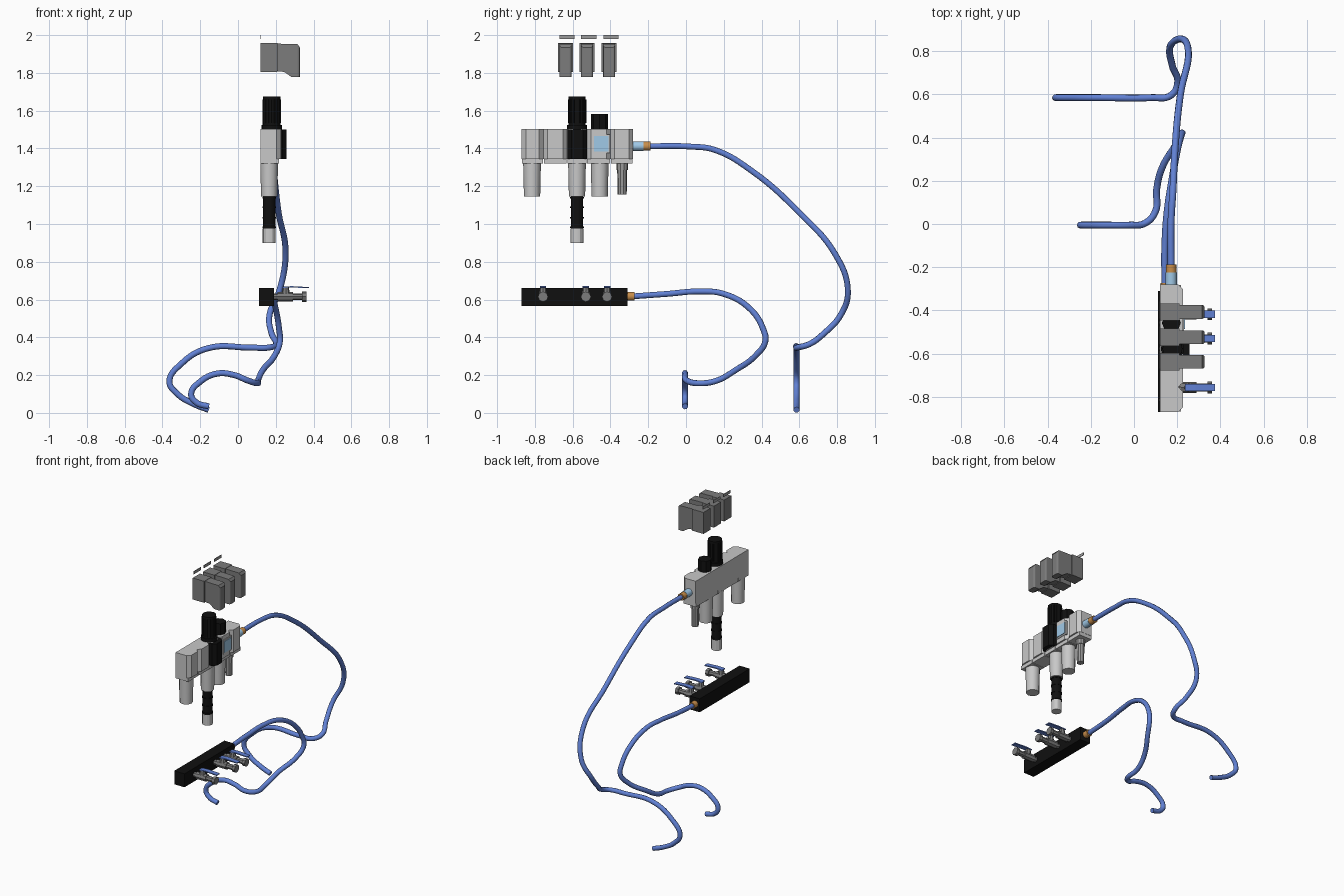
import bpy, bmesh, math
from mathutils import Vector, Matrix

cube = bpy.data.objects.get("Cube")
if cube:
    bpy.data.objects.remove(cube, do_unlink=True)


def material(name, rgb):
    m = bpy.data.materials.new(name)
    m.use_nodes = True
    m.diffuse_color = (*rgb, 1)
    m.node_tree.nodes["Principled BSDF"].inputs["Base Color"].default_value = (*rgb, 1)
    return m


light = material("light grey", (0.58, 0.58, 0.58))
mid = material("mid grey", (0.33, 0.33, 0.33))
grey = material("grey", (0.2, 0.2, 0.2))
black = material("black", (0.005, 0.005, 0.005))
blue = material("hose blue", (0.12, 0.22, 0.66))
pale = material("pale blue", (0.36, 0.6, 0.82))
brass = material("brass", (0.58, 0.27, 0.07))


def finish(name, bm, mat, smooth=False):
    bmesh.ops.recalc_face_normals(bm, faces=bm.faces)
    me = bpy.data.meshes.new(name)
    bm.to_mesh(me)
    bm.free()
    ob = bpy.data.objects.new(name, me)
    bpy.context.collection.objects.link(ob)
    me.materials.append(mat)
    if smooth:
        bpy.ops.object.select_all(action="DESELECT")
        bpy.context.view_layer.objects.active = ob
        ob.select_set(True)
        bpy.ops.object.shade_smooth_by_angle()
    return ob


def box(name, xs, ys, zs, mat):
    lo, hi = Vector((xs[0], ys[0], zs[0])), Vector((xs[1], ys[1], zs[1]))
    bm = bmesh.new()
    bmesh.ops.create_cube(bm, size=1)
    bmesh.ops.scale(bm, vec=hi - lo, verts=bm.verts)
    bmesh.ops.translate(bm, vec=(lo + hi) / 2, verts=bm.verts)
    return finish(name, bm, mat)


def rod(name, a, b, r1, mat, r2=None, sides=16):
    """Capped cylinder or cone running from point a to point b."""
    a, b = Vector(a), Vector(b)
    bm = bmesh.new()
    bmesh.ops.create_cone(bm, cap_ends=True, segments=sides, radius1=r1,
                          radius2=r1 if r2 is None else r2, depth=(b - a).length)
    turn = (b - a).to_track_quat("Z", "Y").to_matrix().to_4x4()
    bmesh.ops.transform(bm, verts=bm.verts,
                        matrix=Matrix.Translation((a + b) / 2) @ turn)
    return finish(name, bm, mat, sides > 8)


def prism(name, points, shift, mat):
    """Extrudes an outline of 3D points by a shift vector."""
    bm = bmesh.new()
    face = bm.faces.new([bm.verts.new(p) for p in points])
    new = bmesh.ops.extrude_face_region(bm, geom=[face])["geom"]
    verts = [v for v in new if isinstance(v, bmesh.types.BMVert)]
    bmesh.ops.translate(bm, verts=verts, vec=shift)
    return finish(name, bm, mat)


def hose(name, points):
    cu = bpy.data.curves.new(name, "CURVE")
    cu.dimensions = "3D"
    cu.bevel_depth = 0.016
    cu.bevel_resolution = 3
    cu.resolution_u = 8
    cu.use_fill_caps = True
    sp = cu.splines.new("BEZIER")
    sp.bezier_points.add(len(points) - 1)
    for bp, p in zip(sp.bezier_points, points):
        bp.co = p
        bp.handle_left_type = bp.handle_right_type = "AUTO"
    ob = bpy.data.objects.new(name, cu)
    bpy.context.collection.objects.link(ob)
    cu.materials.append(blue)


# Air service unit: a row of modules with chamfered front corners
edges = [-0.87, -0.755, -0.63, -0.525, -0.40, -0.28]
for i, (y0, y1) in enumerate(zip(edges, edges[1:])):
    c = 0.022
    outline = [(0.12, y0), (0.205, y0), (0.228, y0 + c),
               (0.228, y1 - c), (0.205, y1), (0.12, y1)]
    prism(f"module_{i + 1}", [(x, y, 1.345) for x, y in outline], (0, 0, 0.158), light)
    box(f"module_base_{i + 1}", (0.12, 0.218), (y0 + 0.002, y1 - 0.002), (1.32, 1.345), light)

# Regulator cover, gauge screen and knobs
cover = [(0.2, -0.627), (0.235, -0.627), (0.258, -0.605),
         (0.258, -0.545), (0.235, -0.523), (0.2, -0.523)]
prism("regulator_cover", [(x, y, 1.345) for x, y in cover], (0, 0, 0.155), black)
box("gauge_frame", (0.22, 0.232), (-0.495, -0.402), (1.375, 1.475), light)
box("gauge_screen", (0.23, 0.237), (-0.487, -0.41), (1.385, 1.465), pale)
rod("knob_collar", (0.178, -0.577, 1.5), (0.178, -0.577, 1.525), 0.054, black)
rod("pressure_knob", (0.178, -0.577, 1.52), (0.178, -0.577, 1.675), 0.046, black)
for k in range(16):
    a = k * math.tau / 16
    x, y = 0.178 + 0.045 * math.cos(a), -0.577 + 0.045 * math.sin(a)
    rod("knob_rib", (x, y, 1.535), (x, y, 1.66), 0.004, black, sides=6)
rod("valve_knob", (0.173, -0.458, 1.5), (0.173, -0.458, 1.582), 0.044, black, sides=8)

# Bowls hanging below the modules
for name, y in (("filter_bowl", -0.815), ("regulator_bowl", -0.577), ("oiler_bowl", -0.457)):
    rod(name, (0.165, y, 1.145), (0.165, y, 1.325), 0.043, light, 0.047, sides=12)
rod("drain_bowl", (0.165, -0.338, 1.155), (0.165, -0.338, 1.325), 0.024, mid, 0.027, sides=10)
rod("drain_collar", (0.165, -0.338, 1.285), (0.165, -0.338, 1.325), 0.031, mid, sides=10)

# Caged filter cartridge under the regulator
rod("cartridge", (0.165, -0.577, 0.975), (0.165, -0.577, 1.147), 0.033, black)
for z in (0.98, 1.03, 1.085, 1.135):
    rod("cartridge_ring", (0.165, -0.577, z), (0.165, -0.577, z + 0.008), 0.036, black)
rod("cartridge_tip", (0.165, -0.577, 0.90), (0.165, -0.577, 0.975), 0.034, light, sides=12)

# Outlet fittings
rod("outlet_fitting", (0.172, -0.285, 1.412), (0.172, -0.225, 1.412), 0.026, pale)
rod("outlet_nut", (0.172, -0.226, 1.412), (0.172, -0.188, 1.412), 0.024, brass)

# Manifold bar with three tap valves
box("manifold", (0.11, 0.19), (-0.87, -0.31), (0.567, 0.662), black)
rod("manifold_nut", (0.145, -0.312, 0.617), (0.145, -0.272, 0.617), 0.023, brass)
for y in (-0.757, -0.53, -0.418):
    z = 0.615
    rod("valve_stub", (0.185, y, z), (0.215, y, z), 0.018, grey, sides=8)
    rod("valve_body", (0.21, y, z), (0.29, y, z), 0.025, grey, sides=8)
    rod("valve_spout", (0.285, y, z), (0.345, y, z), 0.018, grey, sides=8)
    rod("valve_lip", (0.34, y, z), (0.362, y, z), 0.027, grey, sides=8)
    rod("valve_stem", (0.253, y, 0.63), (0.253, y, 0.664), 0.022, grey, 0.016, sides=8)
    prism("valve_handle", [(0.235, y - 0.017, 0.662), (0.285, y - 0.017, 0.664),
                           (0.375, y - 0.017, 0.660), (0.375, y - 0.017, 0.666),
                           (0.285, y - 0.017, 0.671), (0.235, y - 0.017, 0.668)],
          (0, 0.034, 0), blue)

# Three hose couplings with small label plates above them
for y in (-0.638, -0.524, -0.407):
    box("coupling_back", (0.12, 0.21), (y - 0.04, y + 0.04), (1.805, 1.957), grey)
    shape = [(0.2, 1.955), (0.315, 1.952), (0.327, 1.935), (0.327, 1.777),
             (0.285, 1.777), (0.245, 1.805), (0.2, 1.81)]
    body = prism("coupling_body", [(x, y - 0.032, z) for x, z in shape],
                 (0, 0.064, 0), grey)
    bev = body.modifiers.new("round_front", "BEVEL")
    bev.width, bev.segments = 0.022, 4
    bev.limit_method = "WEIGHT"
    me = body.data
    weights = me.attributes.new("bevel_weight_edge", "FLOAT", "EDGE")
    for e in me.edges:
        a, b = (me.vertices[v].co for v in e.vertices)
        if min(a.x, b.x) > 0.32 and abs(a.z - b.z) > 0.1:
            weights.data[e.index].value = 1
    box("label_plate", (0.119, 0.123), (y - 0.031, y + 0.049), (1.98, 2.0), mid)

# Hoses that fall to the floor and curl sideways
hose("upper_hose", [
    (0.172, -0.2, 1.412), (0.172, 0.02, 1.41), (0.18, 0.15, 1.393), (0.19, 0.35, 1.28),
    (0.215, 0.6, 1.06), (0.252, 0.79, 0.84), (0.22, 0.857, 0.65), (0.167, 0.82, 0.52),
    (0.178, 0.73, 0.42), (0.202, 0.655, 0.365), (0.17, 0.595, 0.347), (0.08, 0.585, 0.345),
    (-0.16, 0.585, 0.342), (-0.3, 0.585, 0.26), (-0.363, 0.585, 0.165),
    (-0.32, 0.585, 0.1), (-0.23, 0.585, 0.045), (-0.155, 0.585, 0.016)])
hose("lower_hose", [
    (0.143, -0.28, 0.617), (0.143, -0.1, 0.63), (0.155, 0.07, 0.643), (0.175, 0.2, 0.63),
    (0.2, 0.34, 0.55), (0.218, 0.41, 0.44), (0.222, 0.42, 0.38), (0.195, 0.37, 0.305),
    (0.13, 0.26, 0.225), (0.105, 0.16, 0.17), (0.1, 0.06, 0.157), (0.05, 0.003, 0.172),
    (-0.02, -0.005, 0.2), (-0.11, -0.005, 0.208), (-0.2, -0.005, 0.165),
    (-0.248, -0.005, 0.1), (-0.22, -0.005, 0.055), (-0.155, -0.005, 0.034)])
